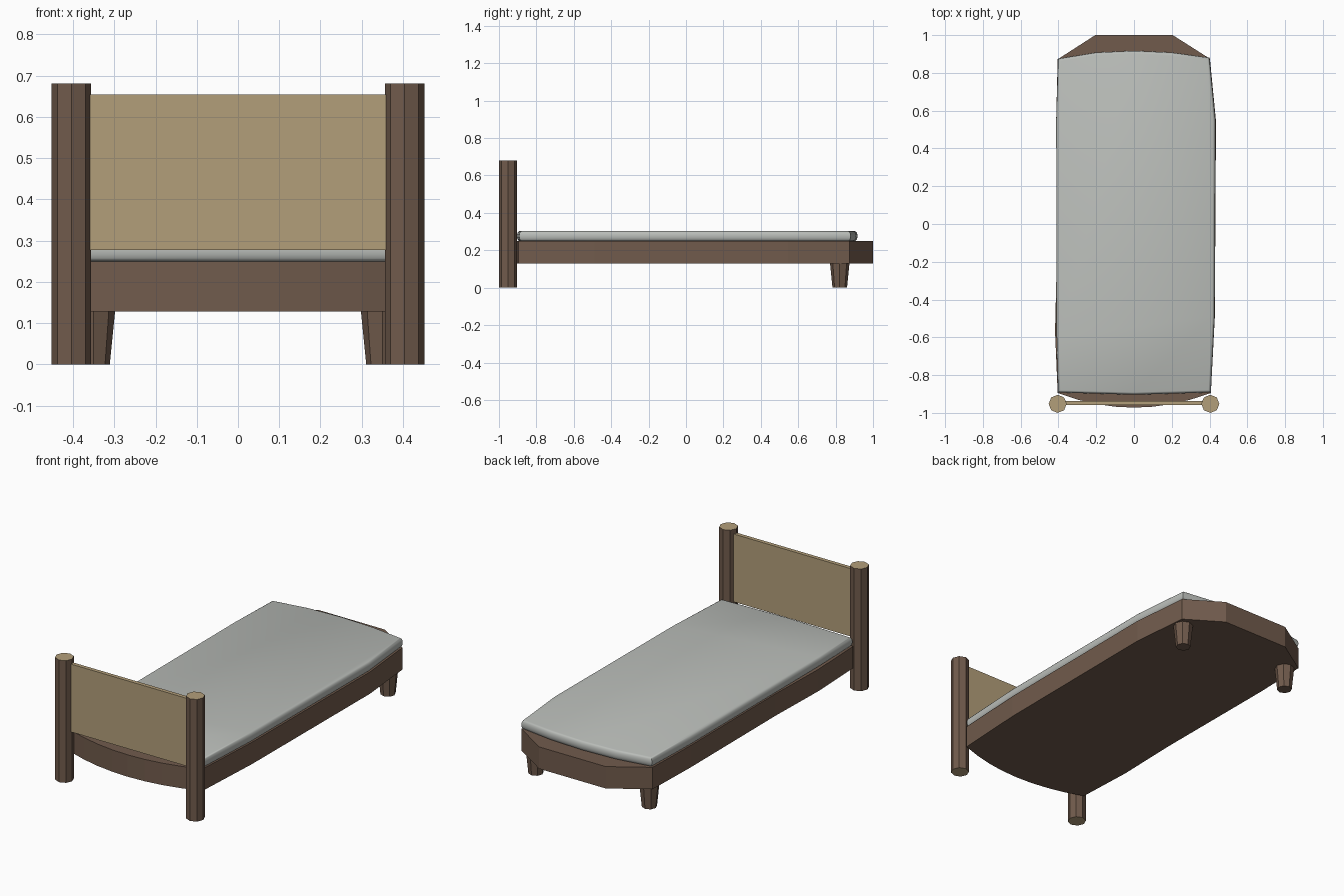
import bpy, bmesh, math
from mathutils import Vector

if "Cube" in bpy.data.objects:
    bpy.data.objects.remove(bpy.data.objects["Cube"])


def material(name, rgb):
    m = bpy.data.materials.new(name)
    m.diffuse_color = (*rgb, 1)
    m.use_nodes = True
    m.node_tree.nodes["Principled BSDF"].inputs["Base Color"].default_value = m.diffuse_color
    return m


BROWN = material("brown wood", (0.165, 0.105, 0.073))
TAN = material("tan wood", (0.45, 0.345, 0.195))
GREY = material("grey fabric", (0.49, 0.51, 0.485))


def finish(bm, name, *mats):
    bmesh.ops.recalc_face_normals(bm, faces=bm.faces)
    me = bpy.data.meshes.new(name)
    bm.to_mesh(me)
    bm.free()
    ob = bpy.data.objects.new(name, me)
    bpy.context.collection.objects.link(ob)
    for m in mats:
        me.materials.append(m)
    return ob


def inset(points, d):
    """Shift a counter-clockwise outline inwards by d."""
    out = []
    for i, p in enumerate(points):
        p = Vector(p)
        a = (p - Vector(points[i - 1])).normalized()
        b = (Vector(points[(i + 1) % len(points)]) - p).normalized()
        n = (Vector((-a.y, a.x)) + Vector((-b.y, b.x))).normalized()
        out.append(p + n * d / max(0.4, n.dot(Vector((-b.y, b.x)))))
    return out


def stack(name, layers, mat):
    """Bridge outlines at successive heights and cap both ends."""
    bm = bmesh.new()
    rings = [[bm.verts.new((x, y, z)) for x, y in pts] for pts, z in layers]
    n = len(rings[0])
    for lo, hi in zip(rings, rings[1:]):
        for i in range(n):
            j = (i + 1) % n
            bm.faces.new((lo[i], lo[j], hi[j], hi[i]))
    bm.faces.new(rings[0])
    bm.faces.new(rings[-1])
    return finish(bm, name, mat)


def octagon_post(name, x, y, r_low, r_top, height, cap):
    bm = bmesh.new()
    bmesh.ops.create_cone(bm, cap_ends=True, segments=8, radius1=r_low,
                          radius2=r_top, depth=height)
    bmesh.ops.translate(bm, verts=bm.verts, vec=(x, y, height / 2))
    bm.normal_update()
    for f in bm.faces:
        f.material_index = int(cap and abs(f.normal.z) > 0.9)
    return finish(bm, name, BROWN, *([TAN] if cap else []))


# Headboard posts with pale end caps, and tapered foot legs
for side, s in (("left", -1), ("right", 1)):
    octagon_post(side + "_headboard_post", s * 0.404, -0.952, 0.048, 0.048, 0.681, True)
    octagon_post(side + "_foot_leg", s * 0.35, 0.822, 0.039, 0.052, 0.13, False)

# Headboard panel
bm = bmesh.new()
bmesh.ops.create_cube(bm, size=1)
bmesh.ops.scale(bm, verts=bm.verts, vec=(0.724, 0.022, 0.378))
bmesh.ops.translate(bm, verts=bm.verts, vec=(0, -0.948, 0.466))
finish(bm, "headboard_panel", TAN)

# Bed frame with bowed head end and chamfered foot end
bow = [(x, -0.972 + 0.077 * abs(x / 0.404) ** 2) for x in (-0.3, -0.2, -0.1, 0, 0.1, 0.2, 0.3)]
frame = [(-0.404, -0.895), *bow, (0.407, -0.895), (0.428, -0.49), (0.434, 0.545),
         (0.402, 0.875), (0.205, 1.0), (-0.205, 1.0), (-0.404, 0.872),
         (-0.412, 0.55), (-0.409, -0.2), (-0.418, -0.57)]
stack("bed_frame", [(frame, 0.128), (frame, 0.25)], BROWN)

# Mattress with rounded rim
mattress = [(-0.402, -0.892), (0, -0.904), (0.407, -0.892), (0.427, -0.49),
            (0.432, 0.545), (0.4, 0.88), (0.2, 0.908), (0, 0.917), (-0.2, 0.908),
            (-0.402, 0.875), (-0.412, 0.55), (-0.409, -0.6)]
layers = []
for i in range(9):
    t = math.pi * (i / 8 - 0.5)
    layers.append((inset(mattress, 0.013 * (1 - math.cos(t))), 0.276 + 0.026 * math.sin(t)))
ob = stack("mattress", layers, GREY)
bpy.context.view_layer.objects.active = ob
ob.select_set(True)
bpy.ops.object.shade_smooth_by_angle(angle=math.radians(35))
